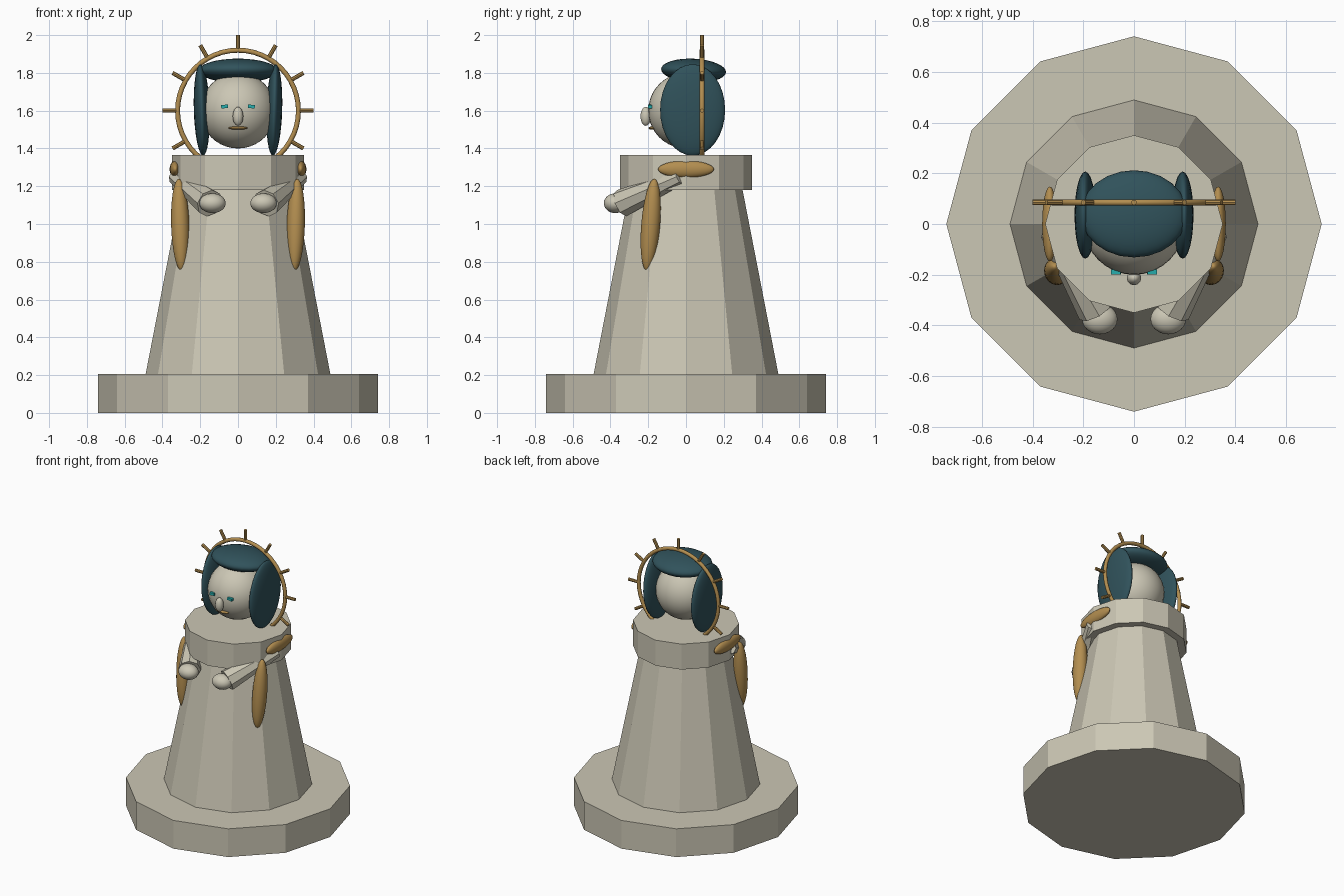
import bpy, math
from mathutils import Vector

if "Cube" in bpy.data.objects:
    bpy.data.objects.remove(bpy.data.objects["Cube"])


def material(name, rgb):
    m = bpy.data.materials.new(name)
    m.diffuse_color = (*rgb, 1)
    m.use_nodes = True
    m.node_tree.nodes["Principled BSDF"].inputs["Base Color"].default_value = m.diffuse_color
    return m


stone = material("stone", (0.60, 0.57, 0.46))
gold = material("gold", (0.45, 0.27, 0.08))
teal = material("dark_teal", (0.03, 0.085, 0.105))
bright = material("bright_teal", (0.02, 0.42, 0.42))


def finish(name, mat, smooth=False):
    ob = bpy.context.object
    ob.name = name
    ob.data.materials.append(mat)
    if smooth:
        bpy.ops.object.shade_smooth()
    return ob


def frustum(name, a, b, r1, r2, sides, mat):
    a, b = Vector(a), Vector(b)
    d = b - a
    bpy.ops.mesh.primitive_cone_add(vertices=sides, radius1=r1, radius2=r2,
                                    depth=d.length, location=(a + b) / 2)
    ob = finish(name, mat)
    if abs(d.x) + abs(d.y) > 1e-5:
        ob.rotation_euler = d.to_track_quat('Z', 'Y').to_euler()
    return ob


def ellipsoid(name, loc, radii, mat, rot=(0, 0, 0), seg=24, rings=16):
    bpy.ops.mesh.primitive_uv_sphere_add(segments=seg, ring_count=rings, radius=1,
                                         location=loc, rotation=rot)
    bpy.context.object.scale = radii
    return finish(name, mat, True)


# Twelve-sided plinth, robe and collar
frustum("plinth", (0, 0, 0), (0, 0, 0.205), 0.74, 0.74, 12, stone)
frustum("robe", (0, 0, 0.2), (0, 0, 1.25), 0.49, 0.286, 12, stone)
frustum("collar", (0, 0, 1.18), (0, 0, 1.365), 0.35, 0.35, 12, stone)

# Head and face
ellipsoid("head", (0, 0, 1.6), (0.2, 0.2, 0.2), stone, seg=32, rings=20)
ellipsoid("nose", (0, -0.213, 1.57), (0.028, 0.028, 0.05), stone)
ellipsoid("mouth", (0, -0.178, 1.508), (0.05, 0.02, 0.009), gold)

# Hair cap
ellipsoid("hair_top", (0, 0.04, 1.812), (0.21, 0.172, 0.063), teal, rot=(-0.05, 0, 0))

# Paired parts
for side, s in (("left", -1), ("right", 1)):
    bpy.ops.mesh.primitive_cube_add(size=1, location=(s * 0.071, -0.19, 1.622),
                                    rotation=(0, s * 0.1, 0))
    bpy.context.object.scale = (0.036, 0.02, 0.018)
    finish("eye_" + side, bright)
    ellipsoid("hair_" + side, (s * 0.192, 0.035, 1.604), (0.042, 0.172, 0.242), teal,
              rot=(0, s * 0.03, 0))
    frustum("sleeve_" + side, (s * 0.33, -0.03, 1.25), (s * 0.15, -0.34, 1.11),
            0.042, 0.075, 8, stone)
    ellipsoid("hand_" + side, (s * 0.135, -0.375, 1.11), (0.07, 0.06, 0.052), stone)
    ellipsoid("drape_" + side, (s * 0.306, -0.187, 0.995), (0.048, 0.05, 0.245), gold,
              rot=(-0.08, s * 0.03, 0))
    ellipsoid("shoulder_trim_" + side, (s * 0.332, 0, 1.29), (0.03, 0.148, 0.045), gold)

# Halo ring with twelve rays
c = Vector((0, 0.085, 1.6))
bpy.ops.mesh.primitive_torus_add(major_radius=0.32, minor_radius=0.013, major_segments=48,
                                 minor_segments=10, location=c,
                                 rotation=(math.pi / 2, 0, 0))
finish("halo_ring", gold, True)
for i in range(12):
    t = i * math.pi / 6
    d = Vector((math.cos(t), 0, math.sin(t)))
    frustum("halo_ray", c + d * 0.325, c + d * 0.4, 0.011, 0.011, 8, gold)
